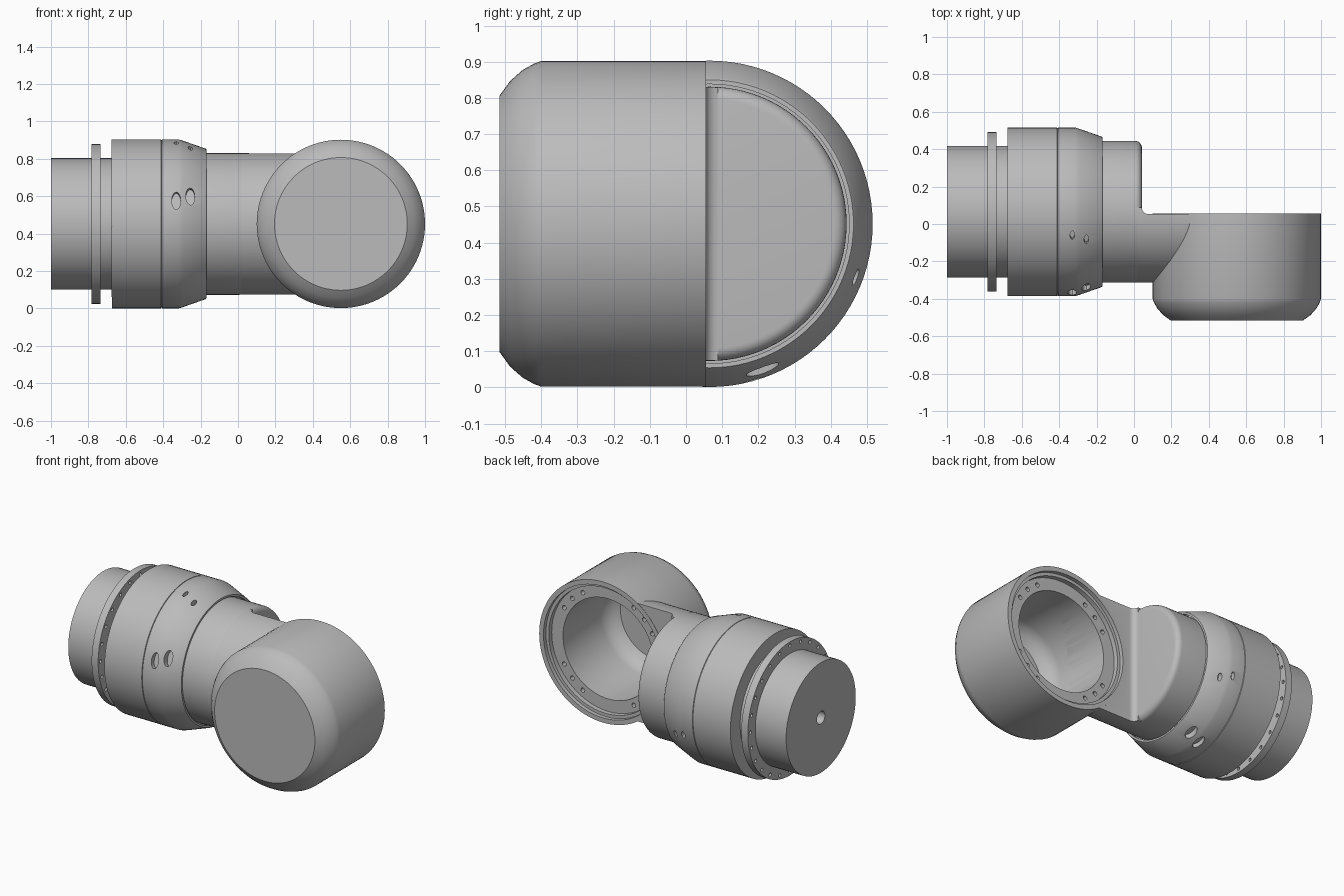
import bpy, bmesh, math
from mathutils import Matrix, Vector

old = bpy.data.objects.get("Cube")
if old:
    bpy.data.objects.remove(old, do_unlink=True)

GREY = (0.5, 0.5, 0.5, 1)
mat = bpy.data.materials.new("light_grey_metal")
mat.use_nodes = True
mat.diffuse_color = GREY
mat.node_tree.nodes["Principled BSDF"].inputs["Base Color"].default_value = GREY

# Axis frames: local z becomes the arm axis (x) or the cup axis (y)
ZC = 0.452
TO_Y = Matrix.Rotation(-math.pi / 2, 4, 'X')
ARM = Matrix.Translation((0, 0.065, ZC)) @ Matrix.Rotation(math.pi / 2, 4, 'Y')
CUP = Matrix.Translation((0.55, 0, ZC)) @ TO_Y


def make_object(name, bm):
    bmesh.ops.recalc_face_normals(bm, faces=bm.faces)
    mesh = bpy.data.meshes.new(name)
    bm.to_mesh(mesh)
    bm.free()
    mesh.materials.append(mat)
    obj = bpy.data.objects.new(name, mesh)
    bpy.context.collection.objects.link(obj)
    return obj


def lathe(name, profile, frame, closed=False, steps=96):
    """Turn a (radius, height) profile about the frame's z axis."""
    bm = bmesh.new()
    vs = [bm.verts.new((r, 0, h)) for r, h in profile]
    edges = [bm.edges.new(p) for p in zip(vs, vs[1:])]
    if closed:
        edges.append(bm.edges.new((vs[-1], vs[0])))
    bmesh.ops.spin(bm, geom=vs + edges, cent=(0, 0, 0), axis=(0, 0, 1),
                   angle=math.tau, steps=steps)
    bmesh.ops.remove_doubles(bm, verts=bm.verts, dist=1e-5)
    bm.transform(frame)
    return make_object(name, bm)


def pins(name, frames, radius, depth):
    """Many small cylinders in one mesh, used as a cutter."""
    bm = bmesh.new()
    for f in frames:
        bmesh.ops.create_cone(bm, cap_ends=True, segments=20, radius1=radius,
                              radius2=radius, depth=depth, matrix=f)
    return make_object(name, bm)


def combine(target, tool, operation='DIFFERENCE', keep=False):
    tool.hide_render = True
    mod = target.modifiers.new("cut", 'BOOLEAN')
    mod.object, mod.operation, mod.solver = tool, operation, 'EXACT'
    bpy.context.view_layer.objects.active = target
    bpy.ops.object.modifier_apply(modifier=mod.name)
    if not keep:
        bpy.data.objects.remove(tool, do_unlink=True)


def circle_frames(base, radius, height, angles):
    return [base @ Matrix.Rotation(math.radians(a), 4, 'Z')
            @ Matrix.Translation((radius, 0, height)) for a in angles]


# Motor with a shaft hole in its end
motor = lathe("motor", [(0, -0.9), (0.04, -0.9), (0.04, -1), (0.352, -1),
                        (0.352, -0.65), (0, -0.65)], ARM)

# Bolt flange with through holes
flange = lathe("bolt_flange", [(0.34, -0.782), (0.427, -0.782), (0.427, -0.736),
                               (0.34, -0.736)], ARM, closed=True)
combine(flange, pins("flange_cutter", circle_frames(ARM, 0.402, -0.76, range(0, 360, 15)),
                     0.011, 0.2))

# Main housing and the tapered collar, parted by a fine groove
housing = lathe("housing", [(0, -0.675), (0.451, -0.675), (0.451, -0.411),
                            (0.446, -0.409), (0, -0.409)], ARM)
collar = lathe("collar", [(0, -0.409), (0.446, -0.409), (0.451, -0.406), (0.451, -0.315),
                          (0.445, -0.295), (0.402, -0.172), (0.398, -0.168),
                          (0.386, -0.168), (0.386, -0.185), (0, -0.185)], ARM)

# Oval recesses on the collar, in slanted pairs, large and small
frames = []
for angle, turn, size in ((164, -4, 1), (286, 4, 1), (106, 4, 0.5), (344, -4, 0.5)):
    for x, radius, a in ((-0.33, 0.451, angle), (-0.255, 0.431, angle + turn)):
        frames.append(Matrix.Translation((x, 0.065, ZC))
                      @ Matrix.Rotation(math.radians(a), 4, 'X')
                      @ Matrix.Translation((0, radius, 0)) @ TO_Y
                      @ Matrix.Diagonal((size, size * 2, 1, 1)))
combine(collar, pins("oval_cutter", frames, 0.024, 0.06))

# Neck: full round stub with a rounded end
END, FLAT, FILLET = 0.042, 0.053, 0.035
arc = [math.radians(a) for a in range(0, 91, 15)]
stub = lathe("neck", [(0, -0.2), (0.379, -0.2)]
             + [(0.379 - FILLET * (1 - math.cos(a)), END - FILLET * (1 - math.sin(a)))
                for a in arc] + [(0, END)], ARM)

# Half-round arm under the stub, with a fillet where the step begins
arm = lathe("half_arm", [(0, -0.15), (0.378, -0.15), (0.378, 0.4), (0, 0.4)], ARM)
outline = [(-0.3, FLAT + FILLET)]
outline += [(END + FILLET * (1 - math.cos(a)), FLAT + FILLET * (1 - math.sin(a))) for a in arc]
outline += [(1, FLAT), (1, 1), (-0.3, 1)]
bm = bmesh.new()
face = bm.faces.new([bm.verts.new((x, y, -0.2)) for x, y in outline])
up = bmesh.ops.extrude_face_region(bm, geom=[face])["geom"]
bmesh.ops.translate(bm, vec=Vector((0, 0, 1.4)),
                    verts=[v for v in up if isinstance(v, bmesh.types.BMVert)])
combine(arm, make_object("step_cutter", bm))

# Cup with a rounded front and a stepped bore open at the back
cup = lathe("cup", [(0, -0.515), (0.355, -0.515), (0.395, -0.486), (0.425, -0.452),
                    (0.443, -0.42), (0.45, -0.4), (0.45, 0.055), (0, 0.055)], CUP)
cavity = lathe("bore_cutter", [(0, -0.48), (0.25, -0.48), (0.285, -0.455), (0.31, -0.42),
                               (0.32, -0.38), (0.32, 0), (0.4, 0), (0.4, 0.03),
                               (0.42, 0.03), (0.42, 0.08), (0, 0.08)], CUP)
combine(arm, cavity, keep=True)
combine(cup, cavity)

# Screw holes on the cup's inner ledge, three at each diagonal
angles = [d + o for d in (45, 135, 225, 315) for o in (-15, 0, 15)]
for part in (cup, arm):
    combine(part, pins("screw_cutter", circle_frames(CUP, 0.36, 0, angles), 0.014, 0.08))

# Smooth round surfaces, crisp edges
bpy.ops.object.select_all(action='DESELECT')
for part in (motor, flange, housing, collar, stub, arm, cup):
    part.select_set(True)
bpy.context.view_layer.objects.active = cup
bpy.ops.object.shade_smooth_by_angle(angle=math.radians(28))
